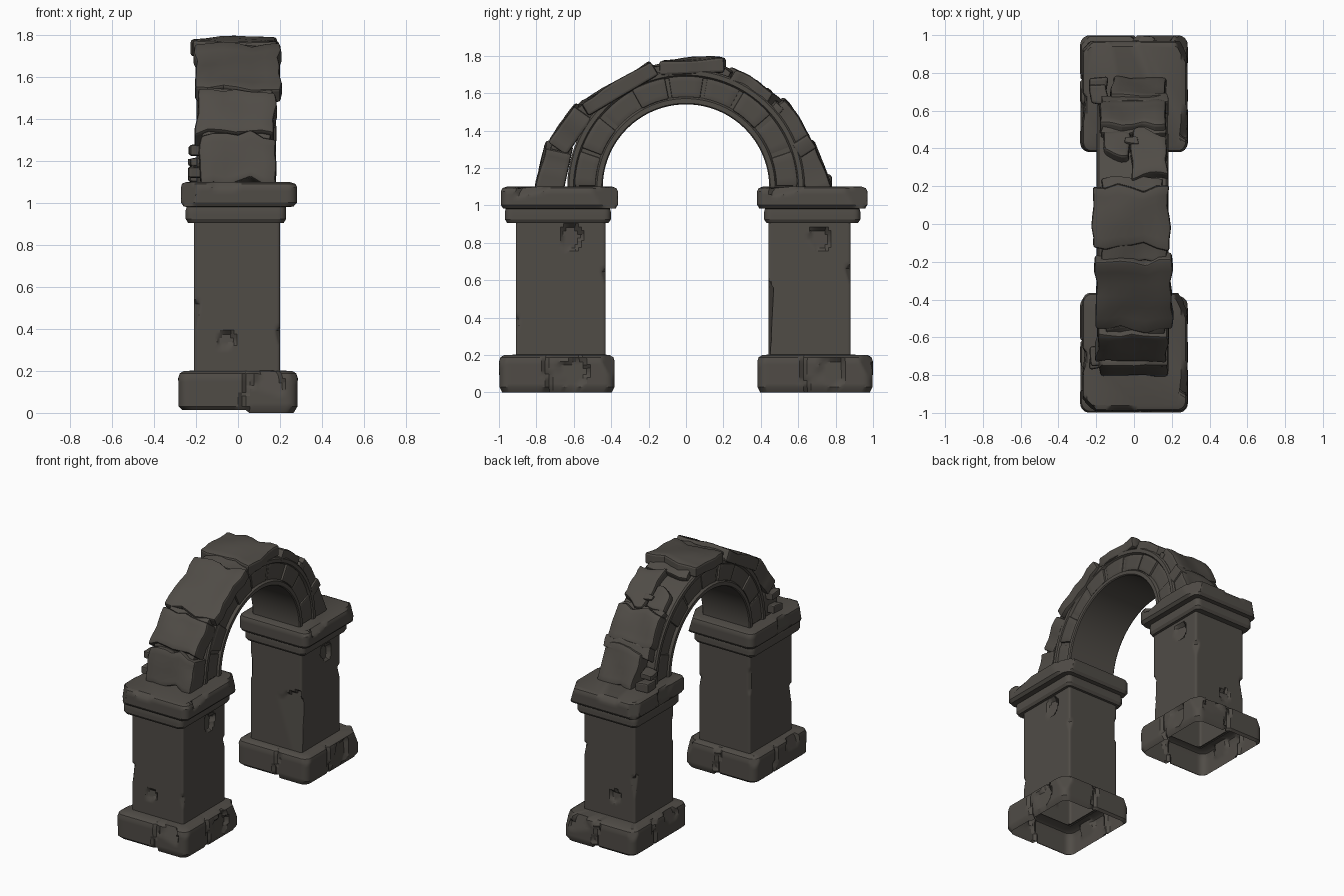
import bpy, bmesh, math
from mathutils import Vector, noise

if "Cube" in bpy.data.objects:
    bpy.data.objects.remove(bpy.data.objects["Cube"])

stone = bpy.data.materials.new("dark_stone")
stone.diffuse_color = (0.080, 0.072, 0.062, 1)
stone.use_nodes = True
stone.node_tree.nodes["Principled BSDF"].inputs["Base Color"].default_value = stone.diffuse_color


def finish(name, bm):
    me = bpy.data.meshes.new(name)
    bm.normal_update()
    bm.to_mesh(me)
    bm.free()
    me.materials.append(stone)
    ob = bpy.data.objects.new(name, me)
    bpy.context.collection.objects.link(ob)
    return ob


def rect_ring(cx, cy, hx, hy, r, z, n=36):
    """Rounded rectangle as a counter-clockwise list of points."""
    pts = []
    corners = [(-1, -1), (1, -1), (1, 1), (-1, 1)]
    for k in range(4):
        a, b = corners[k], corners[(k + 1) % 4]
        for i in range(n):
            t = 0.5 - 0.5 * math.cos(math.pi * i / n) * 0.4 - 0.6 * (0.5 - i / n)
            x = (a[0] + (b[0] - a[0]) * t) * hx
            y = (a[1] + (b[1] - a[1]) * t) * hy
            q = Vector((max(r - hx, min(hx - r, x)), max(r - hy, min(hy - r, y)), 0))
            d = Vector((x, y, 0)) - q
            if d.length > 1e-6:
                q += d.normalized() * r
            pts.append(q + Vector((cx, cy, z)))
    return pts


def loft(rows, cap=False):
    """Rows of (cx, cy, hx, hy, corner radius, z), filled in densely."""
    full = [rows[0]]
    for a, b in zip(rows, rows[1:]):
        s = max(1, round(abs(b[5] - a[5]) / 0.018))
        full += [tuple(p + (q - p) * k / s for p, q in zip(a, b)) for k in range(1, s + 1)]
    bm = bmesh.new()
    rings = [[bm.verts.new(p) for p in rect_ring(*row)] for row in full]
    for lo, hi in zip(rings, rings[1:]):
        for i in range(len(lo)):
            j = (i + 1) % len(lo)
            bm.faces.new((lo[i], lo[j], hi[j], hi[i]))
    if cap:
        bm.faces.new(rings[-1])
    return bm


def chip(bm, point, normal, radius):
    """Flatten everything near a point that lies beyond a plane."""
    p, n = Vector(point), Vector(normal).normalized()
    for v in bm.verts:
        d = (v.co - p).dot(n)
        if d > 0 and (v.co - p).length < radius * (0.85 + 0.3 * noise.noise(v.co * 14)):
            v.co -= n * d


def groove(bm, axis, at, side, width=0.014, depth=0.016):
    """Wandering upright crack across the walls facing one way."""
    bm.normal_update()
    other = 1 - axis
    for v in bm.verts:
        off = v.co[axis] - at - 0.03 * noise.noise(Vector((at, side, v.co.z * 9)))
        if abs(off) < width and v.normal[other] * side > 0.4:
            v.co[other] -= side * depth


# Pillars: base, shaft and capital, each an open shell
pillars = {"front": (-1, -0.67, 0.24, -0.69, -0.685, 0.283, -0.677, 0.313),
           "back": (1, 0.66, 0.22, 0.69, 0.675, 0.257, 0.675, 0.295)}
for nm, (s, sy, sh, by, ly, lh, uy, uh) in pillars.items():
    bm = loft([(0, by, 0.265, 0.293, 0.05, 0.015), (0, by, 0.283, 0.308, 0.05, 0.03),
               (0, by, 0.285, 0.309, 0.05, 0.165), (0, by, 0.278, 0.302, 0.05, 0.188),
               (0, by, 0.258, 0.282, 0.05, 0.2), (0, sy, 0.2, sh, 0.02, 0.202)])
    for axis, at, side in ((1, by - 0.06, 1), (1, by + 0.07, -1), (0, 0.04, -1), (0, 0.02, 1)):
        groove(bm, axis, at, side)
    for sx, sd, zz in ((1, -1, 0.19), (-1, 1, 0.17), (1, 1, 0.12)):
        chip(bm, (sx * 0.26, by + sd * 0.285, zz), (sx, sd, 0.5), 0.12)
    chip(bm, (0.268, by + 0.09, 0.11), (1, 0.12, 0.1), 0.09)
    chip(bm, (-0.268, by - 0.12, 0.15), (-1, 0, 0.3), 0.08)
    chip(bm, (0.15, by + s * 0.295, 0.14), (0.1, s, 0.3), 0.09)
    for v in bm.verts:  # the lower rim reaches the ground unevenly
        if v.co.z < 0.016:
            v.co.z = 0.007 - 0.007 * (1 if v.co.x > 0.04 else -1)
    finish(nm + "_base", bm)

    bm = loft([(-0.005, sy, 0.205, sh, 0.012, 0.195), (-0.005, sy, 0.205, sh, 0.012, 0.92)])
    chip(bm, (0.178, sy + 0.06, 0.83), (1, 0.2, 0.1), 0.07)
    chip(bm, (0.19, sy + sh - 0.01, 0.62), (1, 1, 0.3), 0.06)
    chip(bm, (0.19, sy - sh + 0.01, 0.37), (1, -1, 0.2), 0.05)
    chip(bm, (-0.2, sy + s * (sh - 0.01), 0.45), (-1, s, 0.2), 0.09)
    chip(bm, (-0.2, sy - s * (sh - 0.01), 0.72), (-1, -s, 0), 0.1)
    chip(bm, (-0.05, sy + s * (sh - 0.015), 0.35), (0.1, s, 0.1), 0.05)
    if s > 0:  # worn inner edge
        chip(bm, (0.1, sy - sh + 0.004, 0.36), (0.15, -1, 0.05), 0.3)
    finish(nm + "_shaft", bm)

    bm = loft([(-0.005, sy, 0.2, sh, 0.012, 0.905), (-0.01, ly, 0.228, lh - 0.012, 0.03, 0.906),
               (-0.01, ly, 0.24, lh, 0.035, 0.925), (-0.01, ly, 0.24, lh, 0.035, 0.965),
               (-0.008, ly, 0.236, lh - 0.004, 0.03, 0.982), (0.003, uy, 0.262, uh - 0.012, 0.04, 0.984),
               (0.005, uy, 0.277, uh, 0.045, 1.003), (0.005, uy, 0.277, uh, 0.045, 1.075),
               (0.003, uy, 0.27, uh - 0.008, 0.045, 1.092), (0, uy, 0.25, uh - 0.03, 0.04, 1.1)], True)
    chip(bm, (0.265, uy + 0.22, 1.05), (1, 0.5, 0.3), 0.13)
    chip(bm, (0.262, uy - 0.15, 1.08), (1, -0.2, 0.9), 0.1)
    chip(bm, (-0.25, uy + s * 0.26, 1.06), (-1, s, 0.2), 0.12)
    chip(bm, (-0.262, uy - 0.05, 1.04), (-1, 0.1, 0.1), 0.09)
    chip(bm, (-0.06, uy + s * (uh - 0.012), 1.08), (0, s, 0.7), 0.08)
    finish(nm + "_capital", bm)

# Arch ring: a moulded cross-section swept over half a turn
CZ, STEPS = 1.095, 64
side = [(0.445, 0.183), (0.451, 0.19), (0.476, 0.19), (0.487, 0.172), (0.592, 0.172),
        (0.602, 0.188), (0.626, 0.188), (0.635, 0.178)]
section = side + [(r, -x) for r, x in reversed(side)]
bm = bmesh.new()
rings = []
for i in range(STEPS + 1):
    a = math.pi * i / STEPS
    rings.append([bm.verts.new((x - 0.008, -r * math.cos(a), CZ + r * math.sin(a))) for r, x in section])
for lo, hi in zip(rings, rings[1:]):
    for k in range(len(section)):
        m = (k + 1) % len(section)
        bm.faces.new((lo[k], lo[m], hi[m], hi[k]))
bmesh.ops.recalc_face_normals(bm, faces=bm.faces)
finish("arch_ring", bm)

# Wedge stones showing between the two ring mouldings
for i in range(9):
    bm = bmesh.new()
    a0, a1 = math.pi * (i + 0.05) / 9, math.pi * (i + 0.95) / 9
    bmesh.ops.create_cube(bm, size=1)
    bmesh.ops.subdivide_edges(bm, edges=bm.edges[:], cuts=3, use_grid_fill=True)
    hx = 0.18 + 0.008 * math.sin(i * 2.4)
    for v in bm.verts:
        a, r = a0 + (a1 - a0) * (v.co.y + 0.5), 0.54 + v.co.z * 0.114
        v.co = Vector((v.co.x * 2 * hx - 0.008, -r * math.cos(a), CZ + r * math.sin(a)))
    sharp = [e for e in bm.edges if e.calc_face_angle(0) > 0.9]
    bmesh.ops.bevel(bm, geom=sharp, offset=0.008, segments=2, affect='EDGES', profile=0.5)
    finish("arch_wedge_%d" % (i + 1), bm)


def slab(name, p0, p1, thick, x0, x1, seed, wave=0.025, bev=0.014):
    """Rough stone lying on the chord p0-p1 of its outer face, in (y, z)."""
    a, b = Vector((0, *p0)), Vector((0, *p1))
    t = (b - a).normalized()
    out = Vector((0, -t.z, t.y))
    bm = bmesh.new()
    bmesh.ops.create_cube(bm, size=1)
    bmesh.ops.subdivide_edges(bm, edges=bm.edges[:], cuts=5, use_grid_fill=True)
    for v in bm.verts:
        u, w, h = v.co.x + 0.5, v.co.y, v.co.z - 0.5
        x = x0 + (x1 - x0) * u
        along = w * (b - a).length
        n1 = noise.noise(Vector((x * 9, seed * 3.7, (1 if w > 0 else -1) * 5)))
        n2 = noise.noise(Vector((x * 6, along * 6, seed * 5.1)))
        n3 = noise.noise(Vector((along * 9, seed * 2.3, 4 if u > 0.5 else -4)))
        along += n1 * wave * 2 * w * 2
        rise = h * thick + (n2 * 0.02 if h > -0.4 else 0)
        v.co = (a + b) / 2 + t * along + out * rise + Vector((x + n3 * 0.02 * (2 * u - 1), 0, 0))
    bmesh.ops.recalc_face_normals(bm, faces=bm.faces)
    sharp = [e for e in bm.edges if e.calc_face_angle(0) > 0.8]
    bmesh.ops.bevel(bm, geom=sharp, offset=bev, segments=2, affect='EDGES', profile=0.5)
    finish(name, bm)


# Outer stones laid over the arch
slabs = [((-0.805, 1.09), (-0.755, 1.32), 0.15, -0.18, 0.18),
         ((-0.735, 1.34), (-0.60, 1.53), 0.12, -0.20, 0.175),
         ((-0.565, 1.55), (-0.20, 1.765), 0.085, -0.205, 0.20),
         ((-0.12, 1.775), (0.20, 1.79), 0.08, -0.22, 0.185),
         ((0.25, 1.735), (0.50, 1.58), 0.085, -0.01, 0.178),
         ((0.38, 1.655), (0.49, 1.565), 0.08, -0.155, -0.02),
         ((0.53, 1.565), (0.665, 1.365), 0.11, -0.18, 0.17),
         ((0.69, 1.34), (0.775, 1.09), 0.13, -0.12, 0.17)]
for i, args in enumerate(slabs):
    slab("outer_stone_%d" % (i + 1), *args, i + 1)

# Thin filler stones in the joints, and rubble by the springing
fillers = [((-0.20, 1.735), (-0.09, 1.755), 0.06, -0.17, 0.175),
           ((0.17, 1.755), (0.25, 1.715), 0.06, -0.16, 0.14),
           ((-0.61, 1.50), (-0.55, 1.55), 0.09, -0.16, 0.16),
           ((-0.735, 1.30), (-0.695, 1.37), 0.09, -0.17, 0.16),
           ((0.48, 1.565), (0.54, 1.515), 0.07, -0.17, 0.17),
           ((0.645, 1.37), (0.69, 1.30), 0.09, -0.17, 0.17),
           ((0.42, 1.63), (0.46, 1.60), 0.05, -0.05, 0.02)]
for i, args in enumerate(fillers):
    slab("filler_stone_%d" % (i + 1), *args, i + 20, 0.012, 0.008)
for i, (y, z, w) in enumerate([(-0.72, 1.145, 0.05), (-0.70, 1.25, 0.05),
                               (0.72, 1.13, 0.06), (0.69, 1.20, 0.05)]):
    slab("rubble_%d" % (i + 1), (y - w, z + w / 2), (y + w, z + w / 2), w, -0.235, -0.14, i + 40, 0.008, 0.014)

# Smooth shading with crisp edges
for ob in bpy.context.collection.objects:
    ob.select_set(True)
    bpy.context.view_layer.objects.active = ob
bpy.ops.object.shade_smooth_by_angle(angle=math.radians(32))
